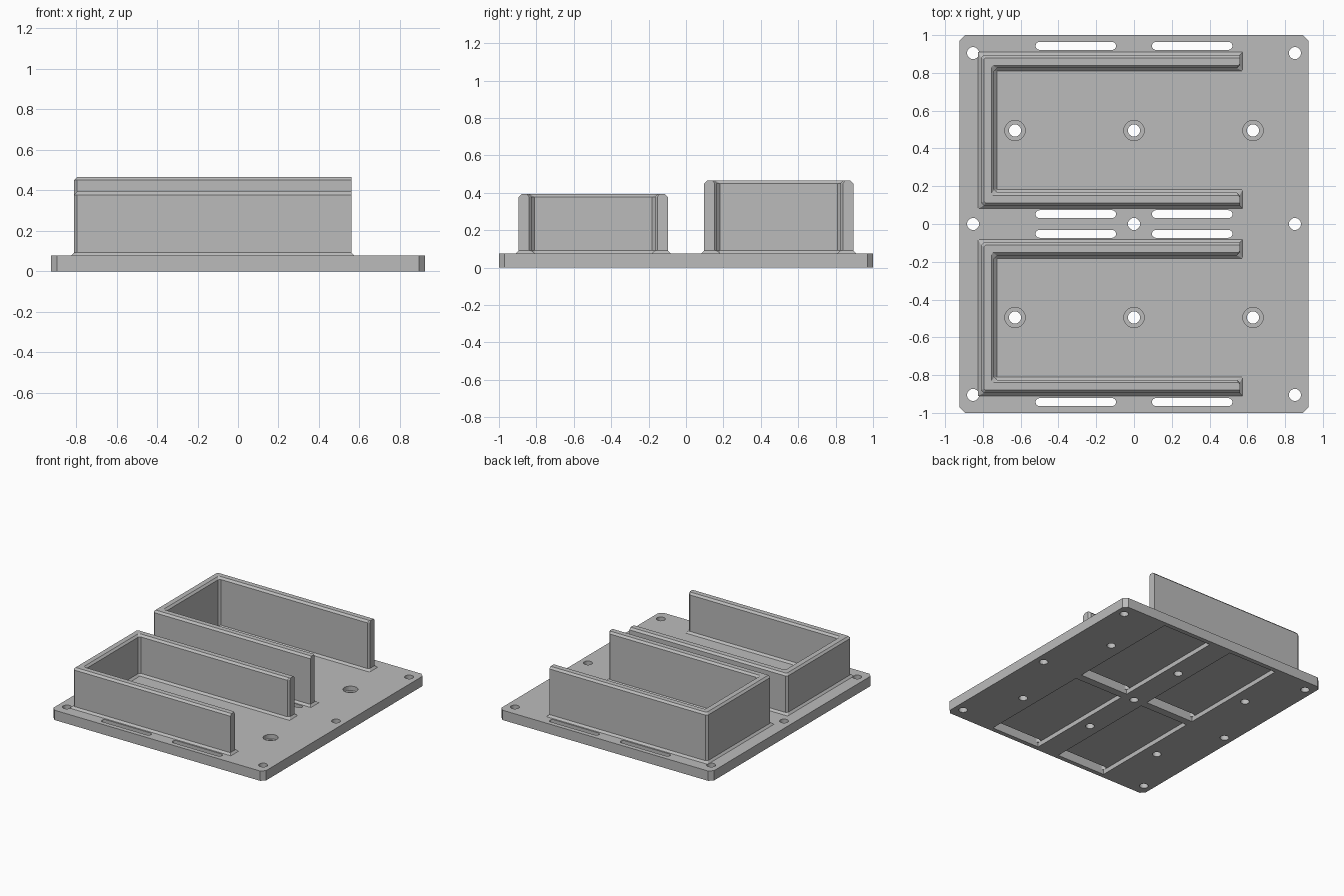
import bpy, bmesh, math
from mathutils import Vector

cube = bpy.data.objects.get("Cube")
if cube:
    bpy.data.objects.remove(cube, do_unlink=True)

PLATE_TOP = 0.077
BEVEL = 0.015

grey = bpy.data.materials.new("matte_grey")
grey.use_nodes = True
colour = (0.5, 0.5, 0.5, 1)
grey.diffuse_color = colour
grey.node_tree.nodes["Principled BSDF"].inputs["Base Color"].default_value = colour


def make_object(name, bm):
    bmesh.ops.recalc_face_normals(bm, faces=bm.faces)
    mesh = bpy.data.meshes.new(name)
    bm.to_mesh(mesh)
    bm.free()
    obj = bpy.data.objects.new(name, mesh)
    bpy.context.collection.objects.link(obj)
    mesh.materials.append(grey)
    return obj


def loft(bm, loops):
    """Skin a stack of (outline, z) loops and cap both ends."""
    rings = [[bm.verts.new((x, y, z)) for x, y in outline] for outline, z in loops]
    n = len(rings[0])
    for low, high in zip(rings, rings[1:]):
        for i in range(n):
            j = (i + 1) % n
            bm.faces.new((low[i], low[j], high[j], high[i]))
    bm.faces.new(rings[0][::-1])
    bm.faces.new(rings[-1])


def prism(bm, outline, z0, z1):
    loft(bm, [(outline, z0), (outline, z1)])


def chamfer(corners, sizes):
    """Replace each corner with a short cut, unless its size is zero."""
    out = []
    for i, (corner, size) in enumerate(zip(corners, sizes)):
        p = Vector(corner)
        if size == 0:
            out.append(tuple(p))
            continue
        for other in (corners[i - 1], corners[(i + 1) % len(corners)]):
            out.append(tuple(p + (Vector(other) - p).normalized() * size))
    return out


def rectangle(x0, x1, y0, y1):
    return [(x0, y0), (x1, y0), (x1, y1), (x0, y1)]


def stadium(cx, cy, half, radius, steps=12):
    """Round-ended slot outline; half = 0 gives a circle."""
    pts = []
    for side in (1, -1):
        for k in range(steps + (half > 0)):
            a = math.pi * (k / steps - 0.5) + (math.pi if side < 0 else 0)
            pts.append((cx + side * half + radius * math.cos(a), cy + radius * math.sin(a)))
    return pts


def cut(target, bm):
    cutter = make_object("cutter", bm)
    cutter.hide_render = True
    mod = target.modifiers.new("cut", "BOOLEAN")
    mod.operation = "DIFFERENCE"
    mod.solver = "EXACT"
    mod.object = cutter
    depsgraph = bpy.context.evaluated_depsgraph_get()
    mesh = bpy.data.meshes.new_from_object(target.evaluated_get(depsgraph))
    target.modifiers.clear()
    target.data = mesh
    bpy.data.objects.remove(cutter, do_unlink=True)


# Base plate with clipped corners
bm = bmesh.new()
prism(bm, chamfer(rectangle(-0.923, 0.923, -1, 1), [0.03] * 4), 0, PLATE_TOP)
plate = make_object("base_plate", bm)

# Through holes and strap slots
screw_holes = [(x, y) for x in (-0.63, 0, 0.63) for y in (-0.495, 0.495)]
edge_holes = [(x, y) for x in (-0.852, 0.852) for y in (-0.905, 0, 0.905)] + [(0, 0)]
bm = bmesh.new()
for x, y in screw_holes + edge_holes:
    prism(bm, stadium(x, y, 0, 0.032), -0.1, 0.2)
for x in (-0.308, 0.308):
    for y in (-0.943, -0.052, 0.052, 0.943):
        prism(bm, stadium(x, y, 0.192, 0.021), -0.1, 0.2)
cut(plate, bm)

# Screw head seats above, strap channels below
bm = bmesh.new()
for x, y in screw_holes:
    prism(bm, stadium(x, y, 0, 0.054), 0.042, 0.2)
for sx in (-1, 1):
    for sy in (-1, 1):
        xs = sorted((sx * 0.095, sx * 0.521))
        ys = sorted((sy * 0.031, sy * 0.964))
        prism(bm, rectangle(*xs, *ys), -0.1, 0.035)
cut(plate, bm)


# Three-sided tray walls with a flared foot and bevelled rim
def tray_outline(y0, y1, grow, end_grow, corner):
    wall = 0.07
    left, end = -0.81 - grow, 0.56 + end_grow
    inner = -0.81 + wall + grow
    low, high = y0 + wall + grow, y1 - wall - grow
    corners = [(left, y0 - grow), (end, y0 - grow), (end, low), (inner, low),
               (inner, high), (end, high), (end, y1 + grow), (left, y1 + grow)]
    rounded = [1, 0, 1, 1, 1, 1, 0, 1]
    return chamfer(corners, [corner * r for r in rounded])


def tray(name, y0, y1, top):
    foot = tray_outline(y0, y1, BEVEL, BEVEL, 0.001)
    body = tray_outline(y0, y1, 0, 0, BEVEL)
    rim = tray_outline(y0, y1, -BEVEL, 0, 0.008)
    bm = bmesh.new()
    loft(bm, [(foot, PLATE_TOP), (body, PLATE_TOP + BEVEL),
              (body, top - BEVEL), (rim, top)])
    make_object(name, bm)


tray("front_tray_wall", -0.895, -0.097, 0.393)
tray("back_tray_wall", 0.097, 0.895, 0.465)
